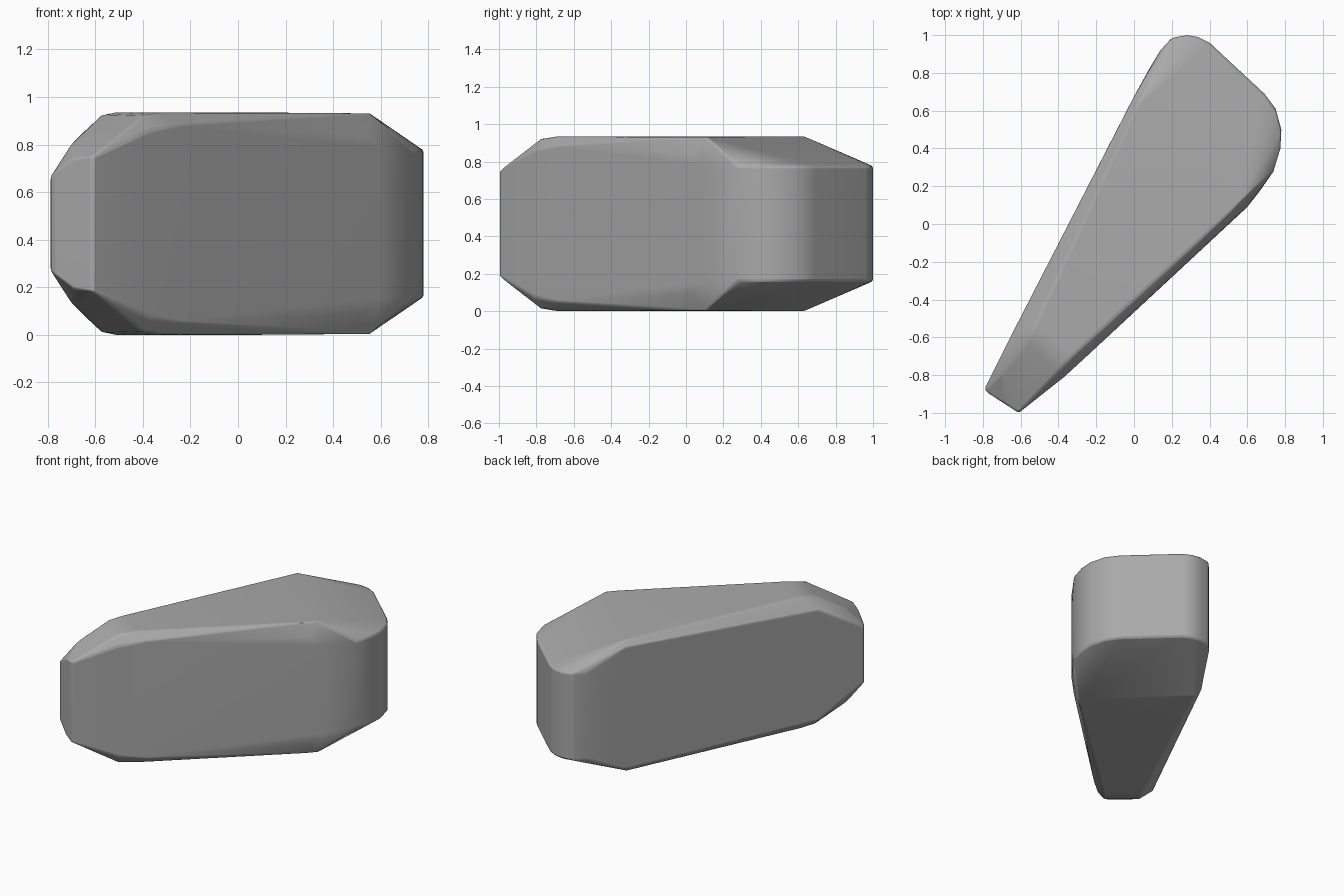
import bpy
import bmesh
import math

default_cube = bpy.data.objects.get("Cube")
if default_cube:
    bpy.data.objects.remove(default_cube, do_unlink=True)

HEIGHT = 0.935


def make_material(name, colour):
    material = bpy.data.materials.new(name)
    material.use_nodes = True
    material.diffuse_color = colour
    shader = material.node_tree.nodes["Principled BSDF"]
    shader.inputs["Base Color"].default_value = colour
    shader.inputs["Roughness"].default_value = 0.8
    return material


def add_mirrored_hull(bm, points):
    """Wrap a convex skin round the points and their copies below mid height."""
    for x, y, z in points:
        bm.verts.new((x, y, z))
        bm.verts.new((x, y, HEIGHT - z))
    result = bmesh.ops.convex_hull(bm, input=bm.verts)
    unused = {v for v in result["geom_interior"] + result["geom_unused"]
              if isinstance(v, bmesh.types.BMVert) and v.is_valid}
    bmesh.ops.delete(bm, geom=list(unused), context="VERTS")
    bmesh.ops.dissolve_limit(bm, angle_limit=math.radians(1),
                             verts=bm.verts, edges=bm.edges)
    bmesh.ops.recalc_face_normals(bm, faces=bm.faces)


# Flat upper face, from the narrow tip to the ridge at the broad end
flat_face = [(-0.57, -0.63, 0.925), (-0.40, -0.78, 0.92), (-0.52, -0.53, HEIGHT),
             (-0.32, -0.69, HEIGHT), (0.02, 0.63, HEIGHT), (0.55, 0.10, HEIGHT)]

# Upper rim of the narrow tip
tip_rim = [(-0.79, -0.87, 0.66), (-0.78, -0.89, 0.67), (-0.69, -0.945, 0.74),
           (-0.61, -1.0, 0.75), (-0.70, -0.80, 0.80)]

# Upper rims of the two long walls
wall_rim = [(-0.64, -0.57, 0.86), (0.0, 0.675, 0.90), (-0.25, -0.70, 0.885),
            (-0.37, -0.81, 0.86), (0.53, 0.03, 0.845), (0.60, 0.09, 0.78),
            (0.67, 0.18, 0.66)]

# Rounded outline of the broad end, all at one height
END_HEIGHT = 0.775
end_outline = [(0.74, 0.28), (0.775, 0.40), (0.78, 0.50), (0.75, 0.61),
               (0.69, 0.69), (0.40, 0.96), (0.34, 0.99), (0.28, 1.0),
               (0.20, 0.985), (0.14, 0.92), (0.08, 0.82)]
end_rim = [(x, y, END_HEIGHT) for x, y in end_outline]

bm = bmesh.new()
add_mirrored_hull(bm, flat_face + tip_rim + wall_rim + end_rim)
mesh = bpy.data.meshes.new("boulder")
bm.to_mesh(mesh)
bm.free()
boulder = bpy.data.objects.new("boulder", mesh)
bpy.context.collection.objects.link(boulder)
mesh.materials.append(make_material("stone_grey", (0.4, 0.4, 0.4, 1)))

# Worn edges
bevel = boulder.modifiers.new("worn_edges", "BEVEL")
bevel.width = 0.012
bevel.segments = 2
bevel.limit_method = "ANGLE"
bevel.angle_limit = math.radians(25)

bpy.context.view_layer.objects.active = boulder
boulder.select_set(True)
bpy.ops.object.shade_smooth_by_angle(angle=math.radians(28))
weighted = boulder.modifiers.new("even_shading", "WEIGHTED_NORMAL")
weighted.keep_sharp = True
